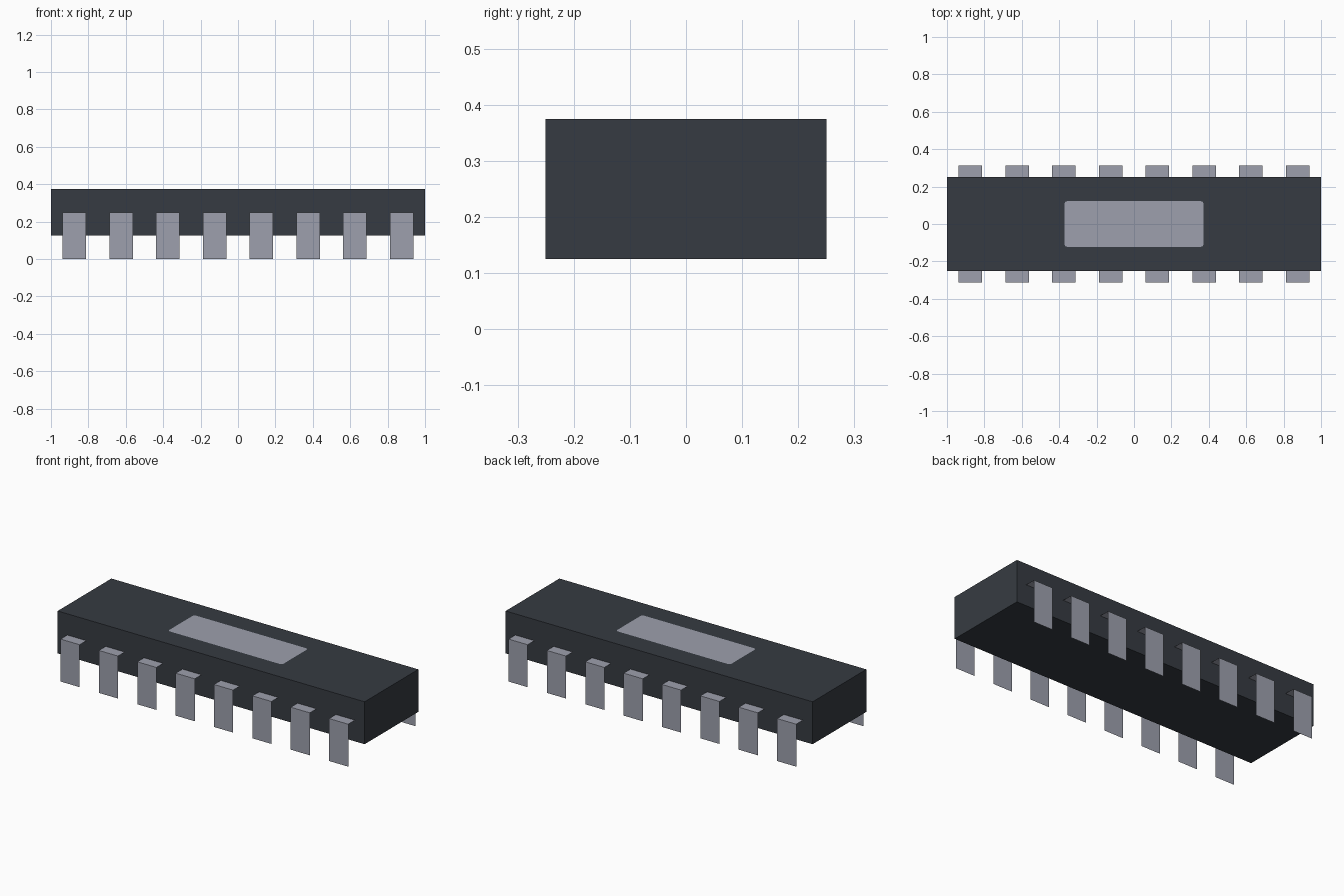
import bpy
import math

if "Cube" in bpy.data.objects:
    bpy.data.objects.remove(bpy.data.objects["Cube"])


def material(name, color):
    m = bpy.data.materials.new(name)
    m.diffuse_color = (*color, 1.0)
    m.use_nodes = True
    m.node_tree.nodes["Principled BSDF"].inputs["Base Color"].default_value = m.diffuse_color
    return m


charcoal = material("charcoal plastic", (0.037, 0.044, 0.054))
metal = material("pale grey metal", (0.337, 0.352, 0.418))


def mesh_object(name, verts, faces, mat):
    mesh = bpy.data.meshes.new(name)
    mesh.from_pydata(verts, [], faces)
    mesh.materials.append(mat)
    obj = bpy.data.objects.new(name, mesh)
    bpy.context.collection.objects.link(obj)
    return obj


# Body: plain rectangular block
bpy.ops.mesh.primitive_cube_add(size=1, location=(0, 0, 0.25))
body = bpy.context.object
body.name = "body"
body.scale = (2.0, 0.5, 0.25)
bpy.ops.object.transform_apply(location=False, rotation=False, scale=True)
body.data.materials.append(charcoal)

# Leads: thin sheets bent out of the long sides and down, eight per side
WIDTH, PITCH = 0.125, 0.25
for side, label in ((-1, "front"), (1, "back")):
    profile = [(0.25 * side, 0.25), (0.3125 * side, 0.25), (0.3125 * side, 0.0)]
    for i in range(8):
        x = -0.875 + PITCH * i
        verts = [(x + dx, y, z) for y, z in profile
                 for dx in (-WIDTH / 2, WIDTH / 2)]
        faces = [(0, 2, 3, 1), (2, 4, 5, 3)]
        if side < 0:
            faces = [f[::-1] for f in faces]
        mesh_object(f"{label}_lead_{i + 1}", verts, faces, metal)

# Blank marking plate on top: thin rectangle with rounded corners
HX, HY, R, TOP = 0.372, 0.122, 0.015, 0.377
outline = []
for cx, cy, start in ((1, 1, 0), (-1, 1, 90), (-1, -1, 180), (1, -1, 270)):
    for step in range(4):
        a = math.radians(start + step * 30)
        outline.append((cx * (HX - R) + R * math.cos(a),
                        cy * (HY - R) + R * math.sin(a), TOP))
mesh_object("marking_plate", outline, [tuple(range(len(outline)))], metal)
